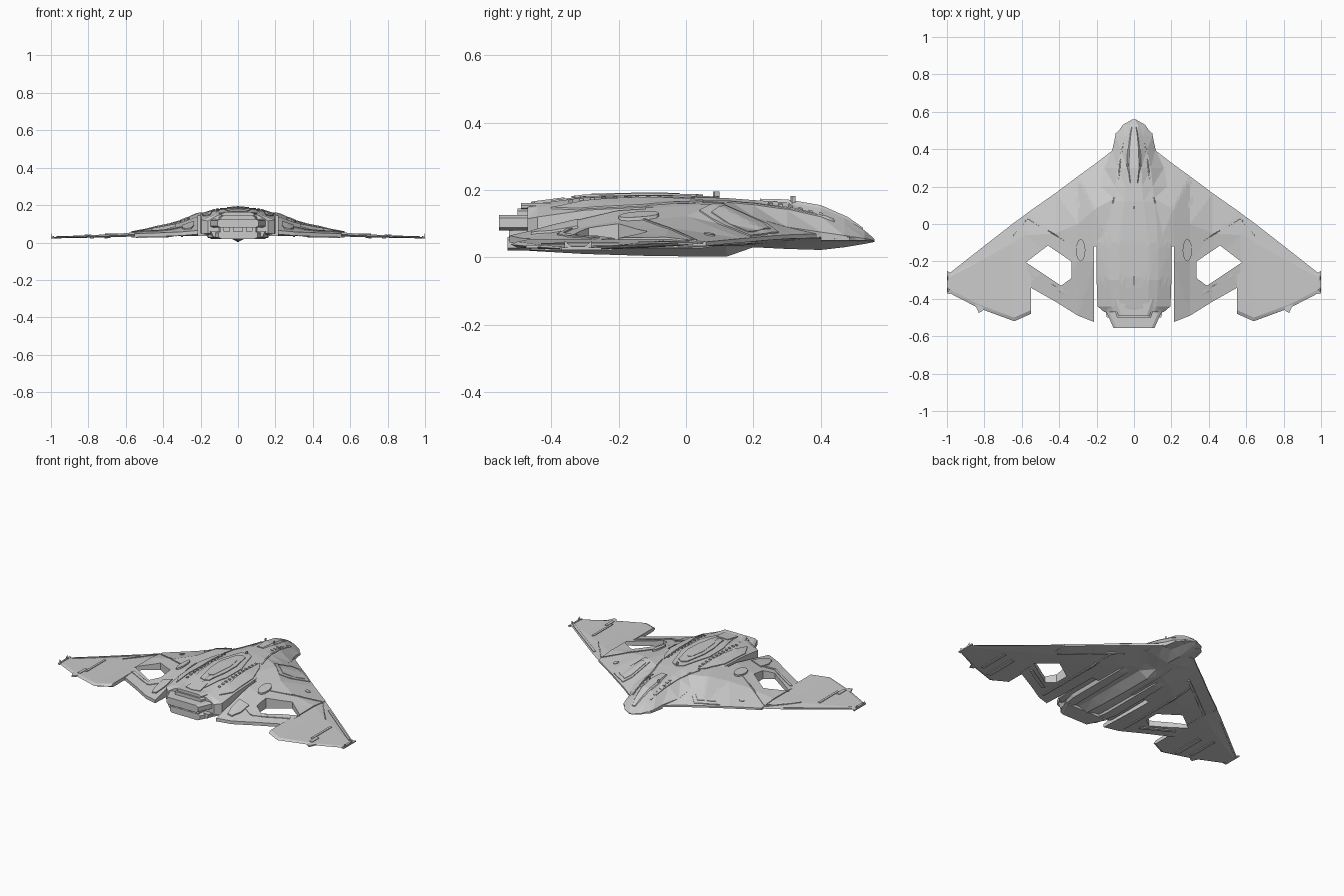
import bpy, bmesh
from math import sin, cos, pi
from mathutils import Vector
from mathutils.bvhtree import BVHTree

if "Cube" in bpy.data.objects:
    bpy.data.objects.remove(bpy.data.objects["Cube"])


def finish(name, bm, mirror=False):
    bmesh.ops.recalc_face_normals(bm, faces=bm.faces)
    me = bpy.data.meshes.new(name)
    bm.to_mesh(me)
    bm.free()
    ob = bpy.data.objects.new(name, me)
    bpy.context.collection.objects.link(ob)
    if mirror:
        add_mirror(ob)
    return ob


def add_mirror(ob):
    m = ob.modifiers.new("mirror", 'MIRROR')
    m.use_clip = False
    m.use_mirror_merge = False


def loft(name, rings, mirror=False):
    bm = bmesh.new()
    vs = [[bm.verts.new(p) for p in r] for r in rings]
    n = len(rings[0])
    for a, b in zip(vs, vs[1:]):
        for i in range(n):
            j = (i + 1) % n
            bm.faces.new((a[i], a[j], b[j], b[i]))
    bm.faces.new(vs[0])
    bm.faces.new(vs[-1])
    bmesh.ops.triangulate(bm, faces=bm.faces)
    return finish(name, bm, mirror)


def prism(name, outline, z0, z1, mirror=False):
    return loft(name, [[(x, y, z) for x, y in outline] for z in (z0, z1)], mirror)


def slab(name, y0, w0, y1, w1, zb, zt, inset=0.008):
    """Tapered, chamfered deck running along y."""
    rings = []
    for y, w in ((y0, w0), (y1, w1)):
        half = [(w - inset * 2, zt), (w, zt - inset), (w, zb + inset), (w - inset * 2, zb)]
        rings.append([(x, y, z) for x, z in half] + [(-x, y, z) for x, z in reversed(half)])
    return loft(name, rings)


def cut(ob, cutter):
    m = ob.modifiers.new("cut", 'BOOLEAN')
    m.object, m.operation, m.solver = cutter, 'DIFFERENCE', 'EXACT'
    cutter.hide_render = True
    cutter.hide_viewport = True
    cutter.display_type = 'WIRE'


# Central fuselage: y, w1, z_top, w2, z_shoulder, w3, z_edge, z_low, w_keel, z_keel
body = [
    (.56, .004, .054, .006, .052, .008, .05, .048, .004, .046),
    (.53, .02, .08, .035, .07, .06, .056, .05, .03, .04),
    (.47, .025, .118, .05, .1, .10, .065, .052, .05, .03),
    (.40, .035, .146, .07, .12, .115, .075, .06, .06, .022),
    (.30, .04, .163, .09, .14, .16, .09, .05, .07, .025),
    (.20, .045, .17, .1, .155, .18, .12, .05, .08, .03),
    (.12, .05, .176, .11, .165, .19, .135, .05, .06, .002),
    (-.10, .08, .182, .13, .174, .2, .15, .05, .06, .004),
    (-.30, .08, .178, .13, .168, .2, .14, .048, .06, .01),
    (-.44, .075, .16, .12, .15, .195, .12, .045, .06, .018),
    (-.47, .07, .155, .11, .145, .16, .115, .05, .06, .02)]
rings = []
for y, w1, zt, w2, zs, w3, ze, zl, wk, zk in body:
    half = [(w1, zt), (w2, zs), (w3, ze), (w3, zl), (wk, zl - (zl - zk) * .35)]
    ring = [(0, zt)] + half + [(0, zk)] + [(-x, z) for x, z in reversed(half)]
    rings.append([(x, y, z) for x, z in ring])
fuselage = loft("fuselage", rings)

# Inner wing: x, leading edge y z, crest y z, rear y z, trailing edge y z
inner = [(.08, .42, .07, .15, .165, -.25, .165, -.5, .10),
         (.21, .32, .068, .08, .158, -.2, .14, -.525, .065),
         (.30, .255, .064, .0, .122, -.2, .108, -.49, .057),
         (.42, .165, .056, -.05, .088, -.2, .08, -.415, .052),
         (.57, .06, .046, -.06, .06, -.2, .058, -.33, .047)]
inner_wing = loft("inner_wing", [
    [(x, a, az), (x, b, bz), (x, c, cz), (x, d, dz), (x, d, dz - .02), (x, c, .034), (x, b, .034), (x, a, az - .012)]
    for x, a, az, b, bz, c, cz, d, dz in inner])

# Outer wing: x, leading edge y, trailing edge y, mid height, thickness
outer = [(.55, .073, -.48, .044, .022), (.64, .008, -.52, .038, .018),
         (.83, -.14, -.45, .031, .012), (.985, -.262, -.37, .026, .008), (1.0, -.29, -.355, .025, .006)]
outer_wing = loft("outer_wing", [
    [(x, a, z), (x, a - (a - d) * .2, z + t / 2), (x, d + .02, z + t / 2), (x, d, z),
     (x, d + .02, z - t / 2), (x, a - (a - d) * .2, z - t / 2)] for x, a, d, z, t in outer])

# Wing openings and the slot beside the fuselage
hole = [(.335, -.2), (.46, -.115), (.578, -.205), (.39, -.33), (.335, -.29)]
hole_cutter = prism("hole_cutter", hole, -.2, .4)
slot_cutter = prism("slot_cutter", [(-.05, -.12), (.213, -.12), (.213, -.8), (-.05, -.8)], -.2, .4)
cut(inner_wing, hole_cutter)
cut(inner_wing, slot_cutter)
cut(outer_wing, hole_cutter)
for w in (inner_wing, outer_wing):
    add_mirror(w)

# Stacked tail decks and exhaust blocks
slab("tail_deck_upper", -.40, .115, -.49, .085, .138, .162)
slab("tail_deck_middle", -.42, .17, -.555, .11, .08, .125)
slab("tail_deck_lower", -.42, .16, -.53, .105, .02, .06)
slab("exhaust_core", -.42, .12, -.50, .09, .05, .145)
for i, x in enumerate((.035, .085)):
    prism("exhaust_vane", [(x - .012, -.48), (x + .012, -.48), (x + .01, -.525), (x - .01, -.525)], .055, .085, True)

# Canopy over the nose
loft("canopy", [[(-w, y, z - .02), (-w * .6, y, z), (w * .6, y, z), (w, y, z - .02)] for y, w, z in
                ((.525, .015, .088), (.48, .028, .12), (.40, .04, .155), (.30, .045, .172), (.22, .03, .174))])
# Cheek blisters on the nose
loft("nose_cheek", [[(x0, y, .075), (x1, y, .06), (x1, y, .05), (x0, y, .045)] for y, x0, x1 in
                    ((.51, .04, .07), (.485, .04, .098), (.45, .04, .104), (.40, .05, .115))], True)
# Engine trunks under the hull
loft("engine_trunk", [[(x - w, y, .06), (x - w * .6, y, z), (x + w * .6, y, z), (x + w, y, .06)] for y, x, w, z in
                      ((.16, .13, .02, .045), (.05, .13, .045, .027), (-.35, .13, .05, .025), (-.5, .11, .035, .03))], True)

# Surface lookup so plating can follow the hull
bpy.context.view_layer.update()
deps = bpy.context.evaluated_depsgraph_get()
trees = [BVHTree.FromObject(o, deps) for o in (fuselage, inner_wing, outer_wing)]


def height(x, y, side):
    zs = []
    for t in trees:
        hit = t.ray_cast(Vector((x, y, side)), Vector((0, 0, -side)))[0]
        if hit:
            zs.append(hit.z)
    return (max(zs) if side > 0 else min(zs)) if zs else .045


def drape(name, outline, lift=.004, side=1, cuts=3):
    """Thin plate lying on the hull, mirrored to both sides."""
    bm = bmesh.new()
    f = bm.faces.new([bm.verts.new((x, y, 0)) for x, y in outline])
    bmesh.ops.poke(bm, faces=[f])
    bmesh.ops.subdivide_edges(bm, edges=bm.edges[:], cuts=cuts, use_grid_fill=True)
    for v in bm.verts:
        v.co.z = height(v.co.x, v.co.y, side) + side * lift
    low = bmesh.ops.extrude_face_region(bm, geom=bm.faces[:], use_keep_orig=True)['geom']
    for v in low:
        if isinstance(v, bmesh.types.BMVert):
            v.co.z -= side * (lift + .004)
    return finish(name, bm, True)


def strip(name, a, b, w=.008, lift=.004, side=1):
    a, b = Vector(a), Vector(b)
    d = (b - a).normalized() * w / 2
    n = Vector((-d.y, d.x))
    drape(name, [a + n, b + n, b - n, a - n], lift, side)


def oval(cx, cy, rx, ry, n=12):
    return [(cx + rx * cos(2 * pi * i / n), cy + ry * sin(2 * pi * i / n)) for i in range(n)]


# Spine plating in tiers
drape("spine_base", [(0, .10), (.04, .08), (.095, -.1), (.09, -.25), (.05, -.40), (0, -.41)], .004)
drape("spine_plate", [(0, .05), (.03, .03), (.058, -.1), (.055, -.2), (.03, -.33), (0, -.34)], .009)
drape("spine_ridge", [(0, -.02), (.02, -.04), (.035, -.12), (.018, -.27), (0, -.28)], .011)
drape("tail_hatch", [(0, -.36), (.04, -.36), (.05, -.45), (0, -.46)], .008)
# Wing-root hatches, pods and access ports
drape("root_hatch", [(.21, .24), (.25, .275), (.37, .19), (.26, .04), (.175, .11)], .004)
drape("root_hatch_inset", [(.225, .225), (.255, .25), (.34, .185), (.26, .075), (.195, .12)], .007)
drape("shoulder_pod", oval(.285, -.14, .025, .06), .010)
drape("rear_pod", [(.235, -.32), (.30, -.32), (.30, -.40), (.28, -.46), (.25, -.46), (.235, -.40)], .007)
drape("access_port", oval(.44, .07, .016, .016), .004)
drape("shoulder_armor", [(.12, .05), (.15, .0), (.19, -.12), (.19, -.32), (.15, -.40), (.125, -.2)], .005)
# Flap plates and wing seams
for name, a, b, w in (("flap_rail", (.36, -.375), (.55, -.265), .018), ("flap_rail", (.30, -.345), (.36, -.375), .018),
                      ("wing_seam", (.57, .03), (.30, -.13), .006), ("wing_seam", (.57, .03), (.71, -.14), .006),
                      ("wing_seam", (.66, -.03), (.97, -.27), .014), ("fold_hinge", (.79, -.20), (.79, -.39), .014),
                      ("fold_hinge", (.81, -.36), (.81, -.43), .02), ("tip_rail", (.99, -.28), (.99, -.36), .012),
                      ("nose_seam", (.06, .44), (.09, .20), .008), ("nose_seam", (.09, .20), (.13, .05), .008)):
    strip(name, a, b, w)
# Underside plating
for name, a, b, w in (("belly_rib", (.30, .15), (.30, -.45), .012), ("belly_rib", (.24, .2), (.55, -.03), .016),
                      ("belly_rib", (.36, -.38), (.54, -.27), .02), ("outer_rib", (.70, -.25), (.70, -.46), .03),
                      ("outer_rib", (.78, -.22), (.78, -.42), .02)):
    strip(name, a, b, w, .005, -1)
# Rivet rows and vents along the spine
for i in range(12):
    y = .02 - i * .033
    strip("spine_vent", (.105, y), (.118, y), .012, .006)
for i in range(6):
    strip("nose_vent", (.058, .40 - i * .03), (.068, .40 - i * .03), .012, .005)
# Masts, trailing tabs and wing-tip spikes
prism("dorsal_mast", [(0, .10), (.006, .085), (0, .08)], .17, .195, True)
prism("nose_mast", [(.03, .325), (.034, .315), (.03, .31)], .155, .182, True)
prism("trailing_tab", [(.80, -.44), (.85, -.43), (.83, -.475), (.81, -.465)], .028, .036, True)
prism("tip_spike", [(.985, -.26), (1.0, -.25), (1.0, -.37), (.985, -.375)], .022, .029, True)
